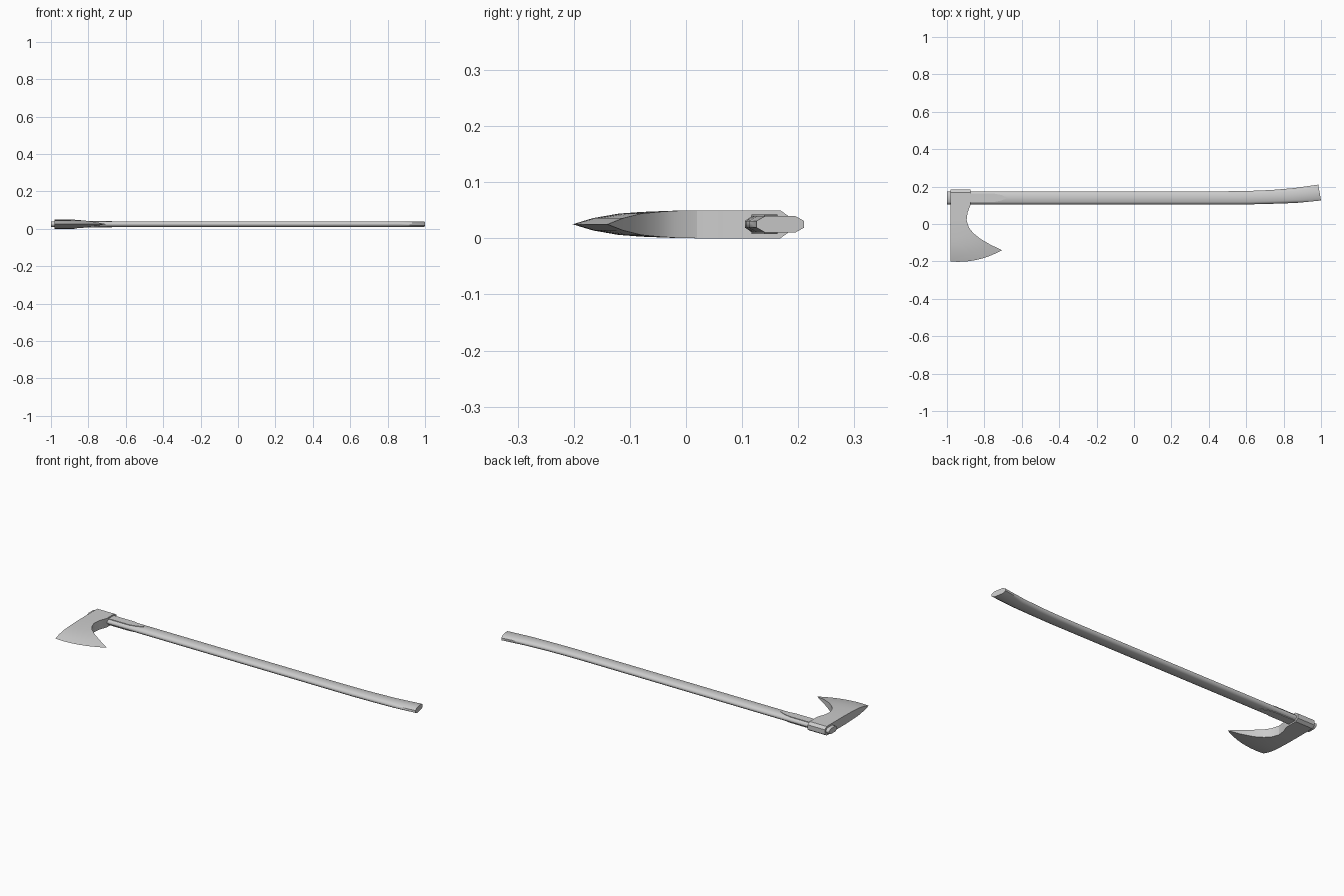
import bpy, bmesh, math

if "Cube" in bpy.data.objects:
    bpy.data.objects.remove(bpy.data.objects["Cube"])

ZC = 0.026  # middle plane of the axe


def finish(name, bm, angle):
    bmesh.ops.remove_doubles(bm, verts=bm.verts, dist=0.0001)
    bmesh.ops.recalc_face_normals(bm, faces=bm.faces)
    mesh = bpy.data.meshes.new(name)
    bm.to_mesh(mesh)
    bm.free()
    obj = bpy.data.objects.new(name, mesh)
    bpy.context.collection.objects.link(obj)
    bpy.ops.object.select_all(action='DESELECT')
    bpy.context.view_layer.objects.active = obj
    obj.select_set(True)
    bpy.ops.object.shade_smooth_by_angle(angle=math.radians(angle))
    return obj


def loft(bm, rings):
    """Bridge closed rings of points and cap both ends."""
    vr = [[bm.verts.new(p) for p in ring] for ring in rings]
    n = len(vr[0])
    for a, b in zip(vr, vr[1:]):
        for i in range(n):
            j = (i + 1) % n
            bm.faces.new((a[i], a[j], b[j], b[i]))
    bm.faces.new(vr[0])
    bm.faces.new(vr[-1])


# Handle: flattened octagon swept along a slightly bent path
# (x, centre y, half width, tilt in degrees)
stations = [(-1, 0.14, 0.035, 0), (0.5, 0.14, 0.035, 0), (0.62, 0.141, 0.036, 2),
            (0.74, 0.145, 0.037, 5), (0.86, 0.152, 0.040, 8), (0.9925, 0.168, 0.043, 10)]
section = [(1, 0.006), (0.62, 0.015), (-0.62, 0.015), (-1, 0.006),
           (-1, -0.006), (-0.62, -0.015), (0.62, -0.015), (1, -0.006)]
bm = bmesh.new()
rings = []
for x, y, w, tilt in stations:
    t = math.radians(tilt)
    rings.append([(x - s * w * math.sin(t), y + s * w * math.cos(t), ZC + z) for s, z in section])
loft(bm, rings)
finish("handle", bm, 60)

# Head: rows from poll to cutting edge
# (left y, right x, right y, bulge, half thickness)
rows = [(0.185, -0.875, 0.185, 0, 0.013), (0.168, -0.875, 0.168, 0, 0.025),
        (0.10, -0.875, 0.10, 0, 0.025), (0.06, -0.890, 0.06, 0, 0.025),
        (0.02, -0.895, 0.02, 0, 0.025), (-0.03, -0.882, -0.02, 0, 0.024),
        (-0.08, -0.858, -0.05, 0.005, 0.022), (-0.12, -0.82, -0.08, 0.01, 0.019),
        (-0.165, -0.765, -0.112, 0.017, 0.011), (-0.20, -0.705, -0.14, 0.022, 0)]
COLS = 8
bm = bmesh.new()
grids = {1: [], -1: []}
for ly, rx, ry, bulge, h in rows:
    for side in (1, -1):
        line = []
        for c in range(COLS + 1):
            u = c / COLS
            line.append(bm.verts.new((-0.98 + (rx + 0.98) * u,
                                      ly + (ry - ly) * u - bulge * 4 * u * (1 - u),
                                      ZC + side * h)))
        grids[side].append(line)
top, bot = grids[1], grids[-1]
for r in range(len(rows) - 1):
    for g in (top, bot):
        for c in range(COLS):
            bm.faces.new((g[r][c], g[r][c + 1], g[r + 1][c + 1], g[r + 1][c]))
    for c in (0, COLS):
        bm.faces.new((top[r][c], top[r + 1][c], bot[r + 1][c], bot[r][c]))
for c in range(COLS):
    bm.faces.new((top[0][c], top[0][c + 1], bot[0][c + 1], bot[0][c]))
finish("axe_head", bm, 25)

# Langets: tapered plates on both faces of the handle below the head
outline = [(-0.89, 0.117), (-0.75, 0.117), (-0.71, 0.125), (-0.675, 0.14),
           (-0.71, 0.155), (-0.75, 0.163), (-0.89, 0.163)]
for name, z0, z1 in (("upper_langet", 0.036, 0.0435), ("lower_langet", 0.0085, 0.016)):
    bm = bmesh.new()
    loft(bm, [[(x, y, z) for x, y in outline] for z in (z0, z1)])
    finish(name, bm, 30)

# Rest the model on the ground
low = min(v.co.z for o in bpy.data.objects for v in o.data.vertices)
for o in bpy.data.objects:
    for v in o.data.vertices:
        v.co.z -= low
